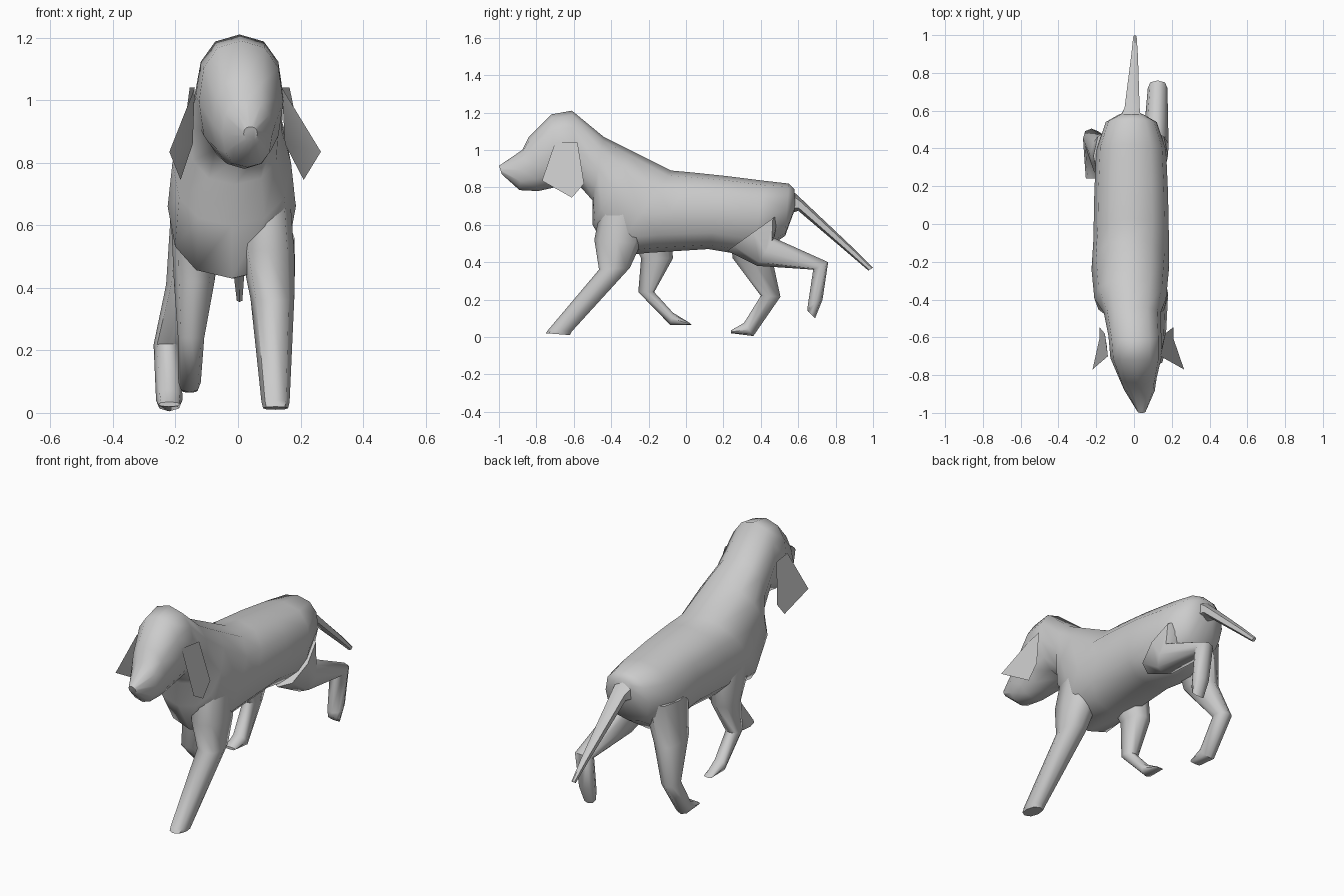
import bpy, bmesh
from math import sin, cos, pi, radians, copysign


def finish(name, bm):
    bmesh.ops.recalc_face_normals(bm, faces=bm.faces)
    mesh = bpy.data.meshes.new(name)
    bm.to_mesh(mesh)
    bm.free()
    ob = bpy.data.objects.new(name, mesh)
    bpy.context.collection.objects.link(ob)
    bpy.ops.object.select_all(action='DESELECT')
    ob.select_set(True)
    bpy.context.view_layer.objects.active = ob
    bpy.ops.object.shade_smooth_by_angle(angle=radians(55))
    return ob


def power(v, e):
    return copysign(abs(v) ** e, v)


def loft(name, rings, sides=8, e=0.85):
    """Each ring: side-view points (y1, z1) and (y2, z2), centre x, half width."""
    bm = bmesh.new()
    loops = []
    for y1, z1, y2, z2, cx, hw in rings:
        loop = []
        for i in range(sides):
            a = 2 * pi * i / sides
            t = power(cos(a), e) / 2
            loop.append(bm.verts.new((cx + hw * power(sin(a), e),
                                      (y1 + y2) / 2 + t * (y1 - y2),
                                      (z1 + z2) / 2 + t * (z1 - z2))))
        loops.append(loop)
    for a, b in zip(loops, loops[1:]):
        for i in range(sides):
            j = (i + 1) % sides
            bm.faces.new((a[i], a[j], b[j], b[i]))
    bm.faces.new(loops[0])
    bm.faces.new(loops[-1])
    return finish(name, bm)


# Head, neck and trunk in one skin, nose to rump
loft("body", [
    (-1.00, .915, -.985, .87, .04, .022),
    (-.875, 1.0, -.89, .785, .03, .08),
    (-.84, 1.07, -.79, .78, .02, .10),
    (-.72, 1.19, -.70, .80, .01, .135),
    (-.61, 1.21, -.58, .82, .005, .14),
    (-.44, 1.07, -.50, .73, -.01, .15),
    (-.29, .995, -.50, .60, -.02, .19),
    (-.08, .89, -.40, .43, -.02, .205),
    (.03, .88, -.20, .45, -.015, .20),
    (.22, .86, .12, .47, -.015, .195),
    (.42, .835, .36, .43, -.015, .185),
    (.55, .82, .53, .54, -.015, .135),
    (.58, .79, .585, .69, -.015, .06)], sides=12)

# Tail
loft("tail", [
    (.55, .80, .56, .66, -.02, .065),
    (.62, .735, .60, .675, -.01, .045),
    (.90, .47, .87, .445, .003, .02),
    (1.0, .37, .975, .355, .005, .01)], sides=6)

# Right front leg, reaching forward
loft("front_leg_right", [
    (-.45, .72, -.20, .70, .085, .08),
    (-.49, .52, -.24, .50, .095, .085),
    (-.465, .36, -.30, .37, .11, .07),
    (-.735, .04, -.61, .03, .12, .045),
    (-.75, .02, -.62, .01, .12, .04)])

# Left front leg, folded back
loft("front_leg_left", [
    (-.36, .66, -.08, .62, -.13, .085),
    (-.24, .42, -.07, .42, -.14, .065),
    (-.255, .24, -.17, .24, -.15, .042),
    (-.085, .065, -.07, .13, -.155, .036),
    (.03, .065, .02, .075, -.155, .025)])

# Right hind leg, kicked back
loft("hind_leg_right", [
    (.50, .66, .22, .46, .09, .09),
    (.47, .53, .38, .38, .115, .068),
    (.76, .40, .68, .36, .125, .052),
    (.73, .20, .65, .16, .125, .045),
    (.69, .10, .65, .14, .125, .035)])

# Left hind leg, planted
loft("hind_leg_left", [
    (.22, .64, .50, .64, -.125, .09),
    (.25, .42, .465, .40, -.16, .07),
    (.40, .22, .505, .215, -.225, .045),
    (.31, .075, .36, .005, -.22, .042),
    (.24, .035, .24, .02, -.22, .035)])

# Drooping ears: a rim fanned around an inner crease, given a little thickness
rim = [(.14, -.70, 1.04), (.165, -.58, 1.04), (.21, -.545, .82),
       (.21, -.61, .745), (.265, -.77, .835)]
crease = (.15, -.64, .86)
for name, side, spread in (("ear_right", 1, 1.0), ("ear_left", -1, .65)):
    bm = bmesh.new()
    pts = [bm.verts.new((side * (.135 + (x - .135) * spread), y, z))
           for x, y, z in rim + [crease]]
    for i in range(5):
        bm.faces.new((pts[i], pts[(i + 1) % 5], pts[5]))
    bm.faces.new(pts[:5][::-1])
    finish(name, bm)
